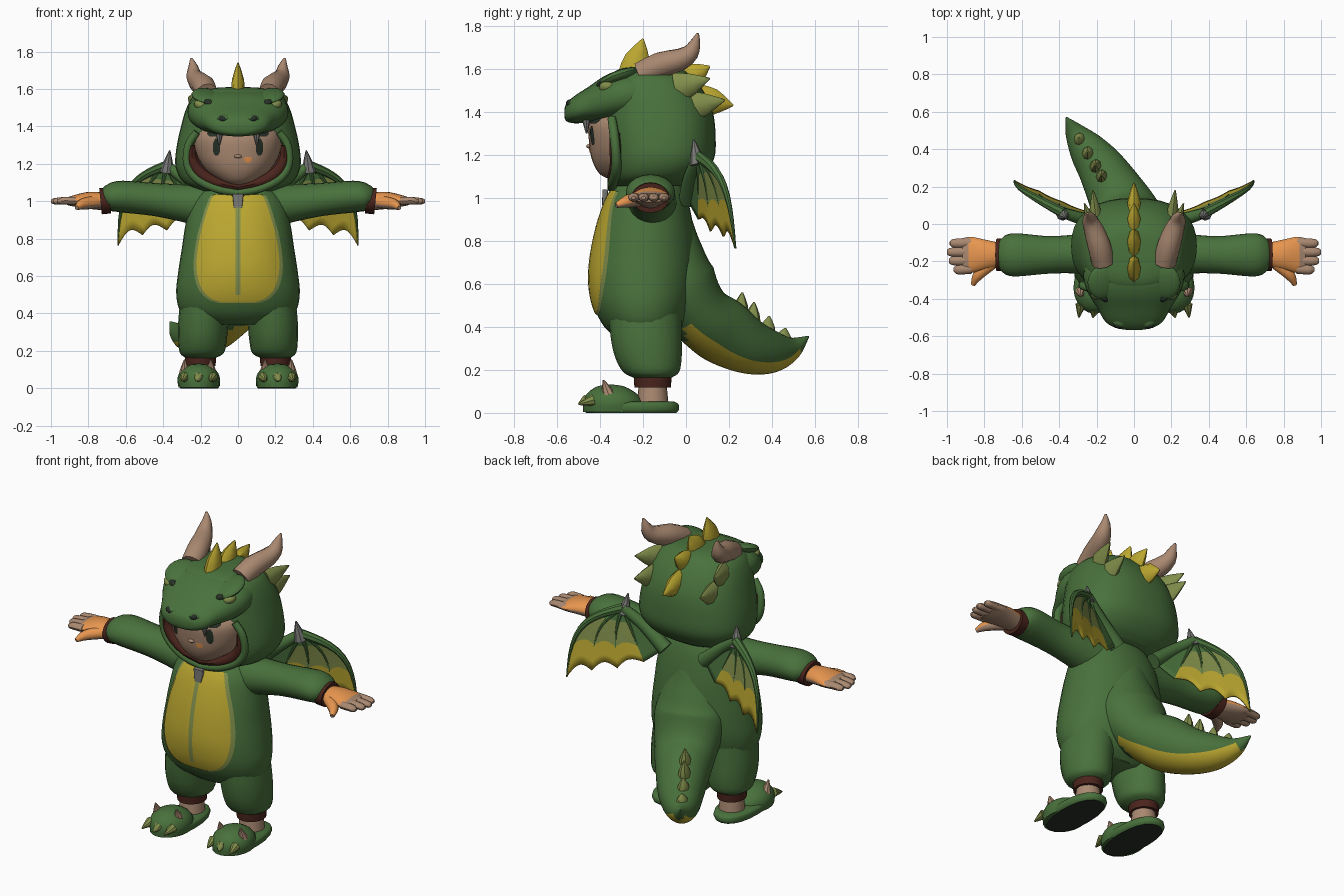
import bpy, bmesh, math
from mathutils import Vector, Matrix

cube = bpy.data.objects.get("Cube")
if cube:
    bpy.data.objects.remove(cube, do_unlink=True)

X, Y, Z = Vector((1, 0, 0)), Vector((0, 1, 0)), Vector((0, 0, 1))
COLOURS = dict(green=(.066, .165, .045), yellow=(.5, .39, .03), olive=(.22, .27, .07),
               skin=(.4, .25, .165), orange=(.82, .31, .08), brown=(.07, .018, .012),
               grey=(.19, .19, .18), dark=(.02, .03, .02))
MATS, parts = {}, []
for key, rgb in COLOURS.items():
    m = bpy.data.materials.new(key)
    m.use_nodes = True
    m.diffuse_color = (*rgb, 1)
    m.node_tree.nodes["Principled BSDF"].inputs["Base Color"].default_value = (*rgb, 1)
    MATS[key] = m


def finish(name, bm, mats, both=False):
    """Turn a bmesh into a named object; both=True mirrors it to the other side."""
    me = bpy.data.meshes.new(name)
    bm.to_mesh(me)
    bm.free()
    for key in mats.split():
        me.materials.append(MATS[key])
    ob = bpy.data.objects.new(name, me)
    bpy.context.collection.objects.link(ob)
    if both:
        ob.modifiers.new("mirror", 'MIRROR').use_mirror_merge = False
    parts.append(ob)
    return ob


def smooth(keys, n):
    """Catmull-Rom interpolation of key tuples."""
    k = [Vector(q) for q in keys]
    k = [k[0] * 2 - k[1]] + k + [k[-1] * 2 - k[-2]]
    out = []
    for a, b, c, d in zip(k, k[1:], k[2:], k[3:]):
        for i in range(n):
            t = i / n
            out.append((b * 2 + (c - a) * t + (a * 2 - b * 5 + c * 4 - d) * t * t
                        + (b * 3 - a - c * 3 + d) * t ** 3) / 2)
    return out + [k[-2]]


def tube(name, keys, mats, ref=X, axis=None, p=2, seg=20, n=4, both=False, rule=None):
    """Loft superelliptic rings along (x, y, z, r) or (x, y, z, r_ref, r_other)."""
    rings = smooth([q if len(q) == 5 else (*q, q[3]) for q in keys], n)
    bm, loops = bmesh.new(), []
    for i, q in enumerate(rings):
        t = axis or (rings[min(i + 1, len(rings) - 1)].xyz - rings[max(i - 1, 0)].xyz).normalized()
        u = (ref - t * ref.dot(t)).normalized()
        v = t.cross(u)
        loop = []
        for j in range(seg):
            a = math.tau * j / seg
            c, s = (math.copysign(abs(f) ** (2 / p), f) for f in (math.cos(a), math.sin(a)))
            loop.append(bm.verts.new(q.xyz + u * max(q[3], .001) * c + v * max(q[4], .001) * s))
        loops.append(loop)
    for a, b in zip(loops, loops[1:]):
        for j in range(seg):
            bm.faces.new((a[j - 1], a[j], b[j], b[j - 1]))
    bm.faces.new(loops[0])
    bm.faces.new(loops[-1])
    bmesh.ops.recalc_face_normals(bm, faces=bm.faces)
    if rule:
        for i, f in enumerate(bm.faces):
            f.material_index = rule(f.calc_center_median(), f.normal, (i % seg - .5) / seg)
    return finish(name, bm, mats, both), rings


def spike(name, base, tip, r, mat, both=False, r2=None, full=.62):
    """Tapered spike; full is the share of the width kept halfway up."""
    a, b = Vector(base), Vector(tip)
    c, r2 = a.lerp(b, .5), r2 or r
    return tube(name, [(*a, r, r2), (*c, r * full, r2 * full), (*b, .004, .004)], mat, seg=8, n=2, both=both)


def blob(name, loc, size, mat, both=False, roll=0, pitch=0):
    bm = bmesh.new()
    turn = Matrix.Rotation(roll, 4, 'Y') @ Matrix.Rotation(pitch, 4, 'X')
    bmesh.ops.create_uvsphere(bm, u_segments=16, v_segments=10, radius=1,
                              matrix=Matrix.Translation(loc) @ turn @ Matrix.Diagonal((*size, 1)))
    return finish(name, bm, mat, both)


def decal(name, body, p, rows, lift, mat, both=False, n=4):
    """Thin patch that follows the front of an upright loft; rows are (z, x0, x1)."""
    def front(x, z):
        for a, b in zip(body, body[1:]):
            if a.z <= z <= b.z:
                q = a.lerp(b, (z - a.z) / (b.z - a.z))
                return q.y - q[4] * max(0, 1 - abs(x / q[3]) ** p) ** (1 / p) - lift
    bm, cols, grid = bmesh.new(), 12, []
    for z, x0, x1 in smooth(rows, n):
        xs = [x0 + (x1 - x0) * j / cols for j in range(cols + 1)]
        grid.append([bm.verts.new((x, front(x, z), z)) for x in xs])
    for a, b in zip(grid, grid[1:]):
        for j in range(cols):
            bm.faces.new((a[j], a[j + 1], b[j + 1], b[j]))
    return finish(name, bm, mat, both)


# Suit body, belly panel and zip
_, body = tube("body", [(0, -.19, .34, .19, .12), (0, -.195, .4, .3, .185), (0, -.2, .5, .33, .23),
                        (0, -.2, .62, .32, .248), (0, -.195, .75, .3, .242), (0, -.188, .88, .28, .22),
                        (0, -.18, 1, .25, .185), (0, -.17, 1.08, .17, .14), (0, -.17, 1.13, .1, .1)],
               "green", axis=Z, seg=36, p=2.1)
panel = [(.455, .09), (.48, .15), (.54, .2), (.65, .222), (.8, .205), (.92, .172), (1, .145), (1.03, .13)]
decal("belly_border", body, 2.1, [(z, -w - .016, w + .018) for z, w in panel], .004, "olive")
decal("belly_panel", body, 2.1, [(z + .005, -w, w) for z, w in panel], .008, "yellow")
decal("zip", body, 2.1, [(.5, -.013, .013), (1.02, -.013, .013)], .011, "olive", n=14)
tube("zip_pull", [(0, -.38, .965, .022, .01), (0, -.375, 1.04, .03, .014)], "grey", axis=Z, p=6)

# Legs, cuffs, ankles and slippers
tube("legs", [(.17, -.19, .46, .14, .17), (.185, -.185, .35, .135, .165), (.19, -.175, .26, .13, .155),
              (.193, -.162, .19, .118, .13), (.2, -.155, .162, .08, .085)], "green", axis=Z, both=True)
tube("leg_cuffs", [(.2, -.155, .118, .08, .085), (.2, -.155, .17, .083, .088)], "brown", both=True)
tube("ankles", [(.2, -.155, .03, .075), (.2, -.155, .13, .065)], "skin", both=True)
tube("slipper_soles", [(.207, -.255, 0, .1, .21), (.207, -.255, .015, .11, .222),
                       (.207, -.255, .04, .11, .22), (.207, -.255, .052, .095, .2)],
     "green dark", axis=Z, p=2.3, both=True, rule=lambda c, nrm, k: int(nrm.z < -.9))
tube("slipper_toes", [(.21, -.34, .005, .108, .138), (.21, -.34, .05, .114, .138), (.21, -.345, .09, .098, .115),
                      (.21, -.35, .122, .055, .065), (.21, -.35, .132, .01, .01)], "green", axis=Z, both=True)
for x in (.135, .21, .285):
    spike("slipper_claw", (x, -.43 - (x == .21) * .03, .06), (x + .01, -.5, .04), .028, "olive", True)
for x in (.145, .285):
    spike("slipper_spike", (x, -.36, .085), (x, -.385, .153), .03, "skin", True)

# Arms, cuffs and hands
tube("arms", [(.15, -.16, .975, .12, .12), (.3, -.16, .992, .105, .1), (.45, -.165, 1.01, .1, .088),
              (.62, -.165, 1.025, .115, .085), (.68, -.165, 1.018, .108, .075), (.71, -.165, 1.01, .085, .06)],
     "green", ref=Y, both=True)
tube("arm_cuffs", [(.685, -.165, 1.005, .088, .07), (.735, -.165, 1, .086, .07)], "brown", ref=Y, both=True)


def tanned(c, nrm, k):
    return int(nrm.z > -.1 and c.x < .88)


tube("palms", [(.72, -.165, 1, .065, .048), (.8, -.165, 1.005, .082, .045), (.87, -.165, 1.002, .096, .032),
               (.915, -.165, 1, .09, .02)], "skin orange", ref=Y, both=True, rule=tanned)
tube("thumbs", [(.76, -.21, .995, .035), (.83, -.27, .985, .03), (.862, -.325, .965, .012)],
     "skin orange", ref=Z, seg=10, both=True, rule=tanned)
for i, end in enumerate((.965, .99, 1, .985)):
    y = -.24 + i * .047
    tube("finger", [(.87, y, 1.002, .026, .022), (.93, y - .004, 1.003, .026, .021),
                    (end - .015, y - .004, 1, .022, .017), (end, y - .004, 1, .01, .008)],
         "skin", ref=Y, seg=10, n=2, both=True)

# Child's head and face
_, head = tube("head", [(0, -.26, 1.085, .04, .09), (0, -.26, 1.11, .105, .14), (0, -.26, 1.17, .175, .175),
                        (0, -.25, 1.25, .222, .2), (0, -.25, 1.35, .235, .2), (0, -.25, 1.42, .18, .14)],
               "skin", axis=Z, p=2.2, seg=32)
decal("eyes", head, 2.2, [(1.245, .108, .122), (1.265, .097, .133), (1.31, .097, .133), (1.335, .108, .122)],
      .005, "dark", True)
decal("eyebrows", head, 2.2, [(1.345, .085, .15), (1.36, .08, .165), (1.375, .085, .16)], .006, "dark", True)
decal("mouth", head, 2.2, [(1.208, .042, .062), (1.22, .034, .074), (1.238, .036, .07)], .005, "orange")
blob("nose", (0, -.45, 1.24), (.02, .014, .01), "skin")

# Hood shell with a face opening, its rim and brown lining
hood, _ = tube("hood", [(0, -.16, 1.055, .2, .17), (0, -.14, 1.1, .29, .215), (0, -.12, 1.18, .333, .25),
                        (0, -.12, 1.28, .33, .258), (0, -.13, 1.4, .305, .255), (0, -.15, 1.5, .275, .23),
                        (0, -.165, 1.57, .23, .185), (0, -.165, 1.603, .14, .13), (0, -.165, 1.612, .02, .02)],
               "green brown", axis=Z, p=2.4, seg=36)
cutter, _ = tube("opening_cutter", [(0, -.65, 1.235, .255, .165), (0, -.2, 1.235, .255, .165)],
                 "green", ref=X, axis=Y, p=2.2, seg=32, n=1)
cutter.hide_render = True
cutter.hide_viewport = True
parts.remove(cutter)
shell = hood.modifiers.new("lining", 'SOLIDIFY')
shell.thickness, shell.offset, shell.material_offset = .025, -1, 1
cut = hood.modifiers.new("opening", 'BOOLEAN')
cut.object, cut.operation, cut.solver = cutter, 'DIFFERENCE', 'EXACT'
tube("hood_rim", [(0, -.345, 1.045, .02), (.12, -.34, 1.07, .024), (.225, -.325, 1.125, .025),
                  (.272, -.325, 1.2, .022), (.265, -.335, 1.3, .022), (.22, -.345, 1.37, .02)],
     "green", ref=Y, seg=10, both=True)
tube("hood_lining", [(0, -.335, 1.075, .03, .022), (.11, -.335, 1.1, .03, .026), (.2, -.325, 1.15, .03, .032),
                     (.243, -.325, 1.22, .03, .026), (.245, -.33, 1.3, .025, .016)],
     "brown", ref=Y, seg=10, both=True)

# Snout, brows, eyes, nostrils and fangs of the hood
tube("snout", [(0, -.14, 1.48, .25, .11), (0, -.28, 1.478, .27, .12), (0, -.37, 1.46, .245, .112),
               (0, -.45, 1.434, .195, .085), (0, -.52, 1.41, .155, .063), (0, -.555, 1.398, .1, .042),
               (0, -.566, 1.395, .04, .02)], "green", axis=Y, p=2.3, seg=32)
blob("brows", (.165, -.31, 1.56), (.085, .1, .03), "green", True, -.2, .35)
blob("hood_eye_rims", (.15, -.385, 1.52), (.04, .032, .022), "dark", True, -.5)
blob("hood_eyes", (.195, -.365, 1.513), (.042, .04, .029), "olive", True, -.4)
blob("nostril_bumps", (.075, -.51, 1.44), (.045, .045, .025), "green", True)
blob("nostrils", (.08, -.54, 1.44), (.026, .018, .016), "dark", True, -.4)
spike("fangs", (.1, -.465, 1.385), (.1, -.462, 1.3), .024, "grey", True)

# Horns, crest and side spikes
tube("horns", [(.165, -.21, 1.575, .06), (.185, -.12, 1.618, .062), (.215, -.03, 1.642, .054),
               (.235, .02, 1.675, .042), (.24, .042, 1.72, .026), (.25, .055, 1.765, .006)],
     "skin", seg=10, n=2, both=True)
for base, tip, r in (((0, -.25, 1.56), (0, -.2, 1.74), .07), ((0, -.12, 1.57), (0, -.03, 1.69), .07),
                     ((0, -.02, 1.54), (0, .11, 1.612), .065), ((0, .05, 1.46), (0, .22, 1.43), .07)):
    spike("crest_spike", base, tip, .038, "yellow", r2=r, full=.85)
spike("upper_side_spikes", (.215, -.04, 1.51), (.265, .11, 1.555), .04, "olive", True, .075)
spike("lower_side_spikes", (.2, .01, 1.42), (.22, .18, 1.455), .042, "olive", True, .08)


# Tail with a yellow underside and a row of spikes
def underside(c, nrm, k):
    return int(abs(k - .25) < .19 and 0 < c.y < .53)


tube("tail", [(0, -.06, .93, .1, .08), (0, -.065, .77, .17, .14), (-.01, -.04, .61, .215, .18),
              (-.045, .06, .465, .185, .15), (-.1, .17, .38, .155), (-.17, .29, .31, .13),
              (-.25, .4, .285, .1), (-.315, .49, .3, .056), (-.362, .57, .355, .004)],
     "green yellow", seg=32, n=6, rule=underside)
for y, z, h in ((.25, .45, .56), (.305, .41, .515), (.375, .365, .45), (.45, .33, .395)):
    x = -.02 - y * .6
    spike("tail_spike", (x, y, z), (x - .005, y + .012, h), .035, "olive", r2=.042, full=.75)

# Wings: curved finger bones, scalloped membranes and a claw
wrist, root = Vector((.38, .06, 1.19)), Vector((.13, .01, .99))
tips = [(Vector(q), b) for q, b in (((.64, .23, .765), 1), ((.51, .175, .82), .6), ((.38, .115, .845), .3),
                                    ((.24, .06, .9), 0))] + [(root, 0)]
bulge = Vector((.075, .03, .08))


def ray(i, s):
    return wrist.lerp(tips[i][0], s) + bulge * tips[i][1] * math.sin(math.pi * s)


bm, S, T = bmesh.new(), 10, 8
for i in range(4):
    grid = []
    for a in range(S + 1):
        row = []
        for b in range(T + 1):
            s = a / S * (1 - .09 * math.sin(math.pi * b / T) * (i < 3))
            row.append(bm.verts.new(ray(i, s).lerp(ray(i + 1, s), b / T)))
        grid.append(row)
    for a in range(S):
        for b in range(T):
            f = bm.faces.new((grid[a][b], grid[a][b + 1], grid[a + 1][b + 1], grid[a + 1][b]))
            f.material_index = 0 if a < 3 or i == 3 else 1 if a < 7 else 2
bmesh.ops.remove_doubles(bm, verts=bm.verts, dist=.0005)
membrane = finish("wing_membranes", bm, "green olive yellow", True)
web = membrane.modifiers.new("thickness", 'SOLIDIFY')
web.thickness, web.offset = .01, 0
for i in range(4):
    r = .014 if i else .028
    tube("wing_bone", [(*ray(i, s / 5), r * (1 - s * .17)) for s in range(6)], "green", ref=Y, seg=8, n=2, both=True)
tube("wing_arms", [(*root, .045), (.26, .025, 1.1, .036), (*wrist, .028)], "green", ref=Y, seg=10, both=True)
spike("wing_claws", (.38, .055, 1.155), (.365, .035, 1.272), .038, "grey", True)

# Smooth shading with sharp creases kept
bpy.ops.object.select_all(action='DESELECT')
for ob in parts:
    ob.select_set(True)
bpy.context.view_layer.objects.active = parts[0]
bpy.ops.object.shade_smooth_by_angle(angle=math.radians(40))
